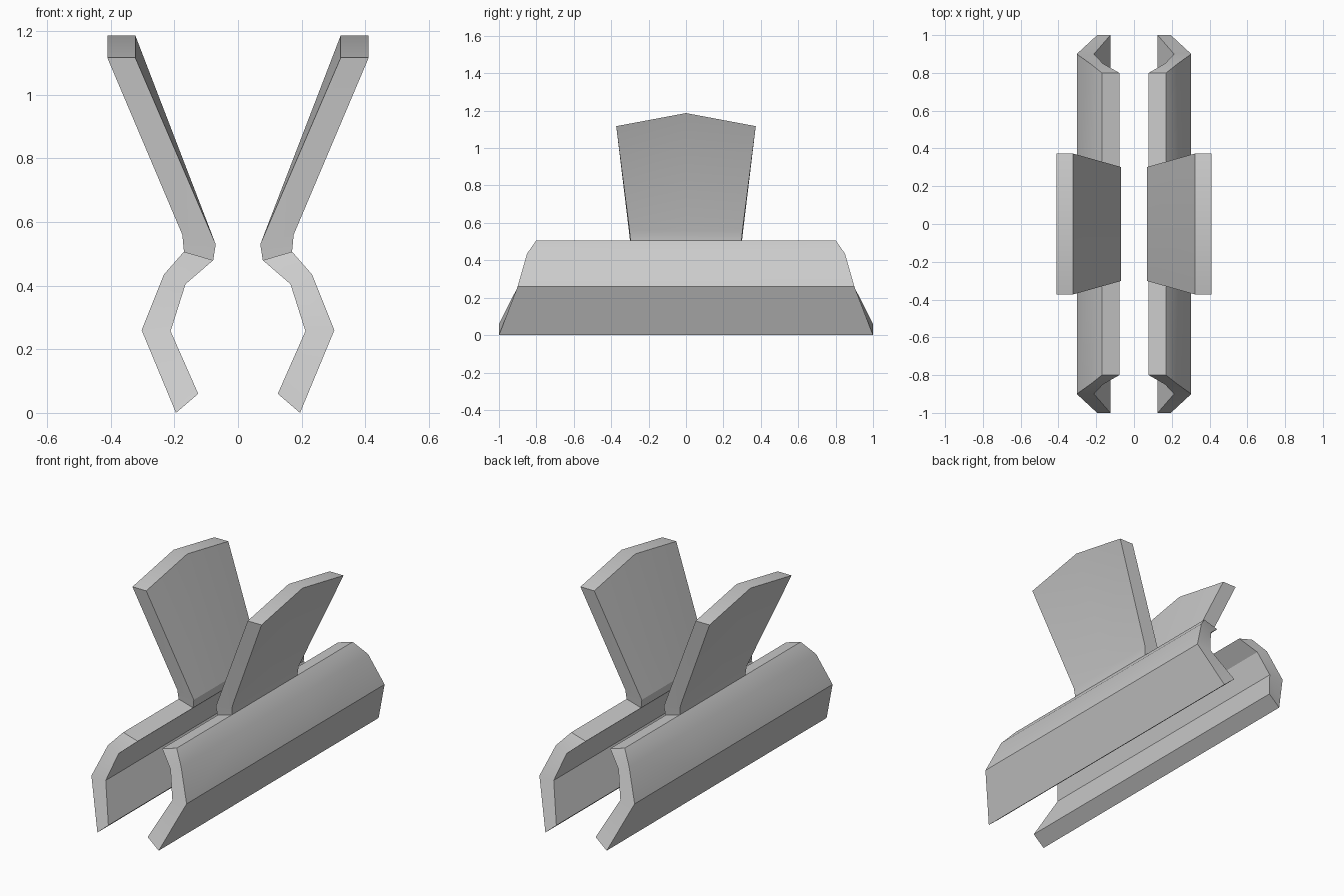
import bpy, bmesh, math

if "Cube" in bpy.data.objects:
    bpy.data.objects.remove(bpy.data.objects["Cube"])

# Stations going up: (outer x, outer z), (inner x, inner z), y columns
def jaw_row(w):
    return (-w, -0.297, 0, 0.297, w)

stations = [
    ((0.195, 0.0), (0.125, 0.06), jaw_row(1.0)),
    ((0.303, 0.26), (0.212, 0.257), jaw_row(0.9)),
    ((0.233, 0.435), (0.165, 0.405), jaw_row(0.85)),
    ((0.17, 0.507), (0.078, 0.48), jaw_row(0.8)),
    ((0.175, 0.56), (0.07, 0.53), (None, -0.302, 0, 0.302, None)),
    ((0.411, 1.117), (0.323, 1.117), (None, -0.373, 0, 0.373, None)),
]
PEAK = 0.07  # rise of the handle tip at its centre

bm = bmesh.new()
grid = {}
for i, (outer, inner, ys) in enumerate(stations):
    for j, y in enumerate(ys):
        if y is None:
            continue
        lift = PEAK if (i == len(stations) - 1 and j == 2) else 0
        for k, (x, z) in enumerate((outer, inner)):
            grid[i, j, k] = bm.verts.new((x, y, z + lift))

# Solid cells between stations; faces shared by two cells are dropped
corners = [
    [(0, 0, 0), (0, 1, 0), (1, 1, 0), (1, 0, 0)],
    [(0, 0, 1), (1, 0, 1), (1, 1, 1), (0, 1, 1)],
    [(0, 0, 0), (0, 0, 1), (0, 1, 1), (0, 1, 0)],
    [(1, 0, 0), (1, 1, 0), (1, 1, 1), (1, 0, 1)],
    [(0, 0, 0), (1, 0, 0), (1, 0, 1), (0, 0, 1)],
    [(0, 1, 0), (0, 1, 1), (1, 1, 1), (1, 1, 0)],
]
faces = {}
for i in range(len(stations) - 1):
    for j in (range(4) if i < 3 else (1, 2)):
        for quad in corners:
            keys = [(i + a, j + b, k) for a, b, k in quad]
            tag = frozenset(keys)
            if tag in faces:
                del faces[tag]
            else:
                faces[tag] = keys
for keys in faces.values():
    bm.faces.new([grid[k] for k in keys])
bmesh.ops.recalc_face_normals(bm, faces=bm.faces)

# Clip half: jaw and finger handle in one piece, mirrored to the other side
mesh = bpy.data.meshes.new("clip_jaws")
bm.to_mesh(mesh)
bm.free()
clip = bpy.data.objects.new("clip_jaws", mesh)
bpy.context.collection.objects.link(clip)
mirror = clip.modifiers.new("mirror", 'MIRROR')
mirror.use_mirror_merge = False

bpy.context.view_layer.objects.active = clip
clip.select_set(True)
bpy.ops.object.shade_smooth_by_angle(angle=math.radians(30))
